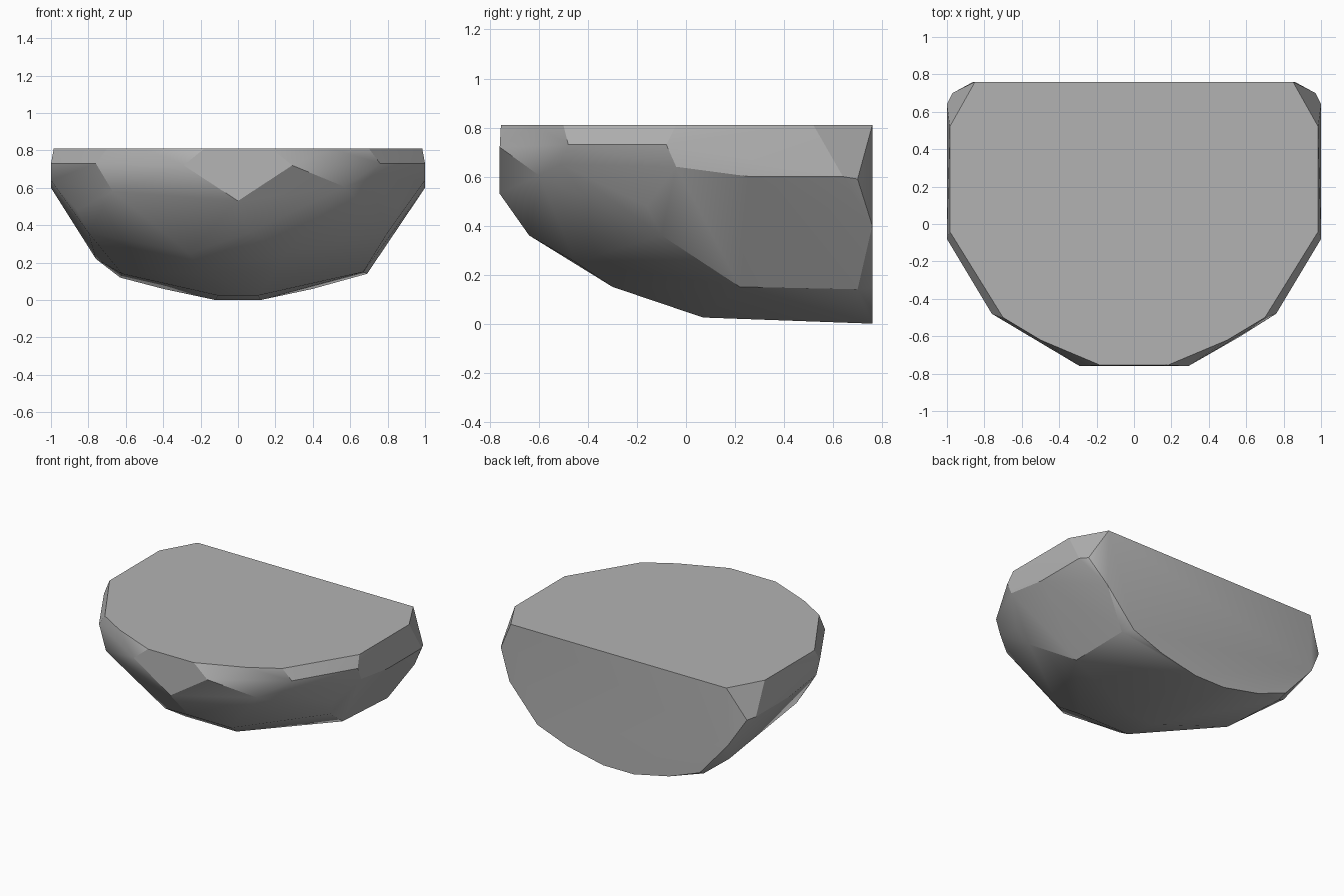
import bpy
import bmesh
from math import radians

# Remove only the default object
default = bpy.data.objects.get("Cube")
if default:
    bpy.data.objects.remove(default, do_unlink=True)


def flat_material(name, grey):
    """Plain matte material in one grey."""
    material = bpy.data.materials.new(name)
    colour = (grey, grey, grey, 1)
    material.diffuse_color = colour
    material.use_nodes = True
    shader = material.node_tree.nodes["Principled BSDF"]
    shader.inputs["Base Color"].default_value = colour
    shader.inputs["Roughness"].default_value = 0.9
    return material


def mirrored(points):
    """Return the points together with their copies across x = 0."""
    return points + [(-x, y, z) for x, y, z in points]


def chiselled_stone(name, points, material, flat_angle, sharp_angle):
    """Wrap the corner points in a convex shell with broad chiselled facets."""
    mesh = bpy.data.meshes.new(name)
    bm = bmesh.new()
    for point in points:
        bm.verts.new(point)
    bmesh.ops.convex_hull(bm, input=bm.verts[:])
    loose = [v for v in bm.verts if not v.link_faces]
    bmesh.ops.delete(bm, geom=loose, context="VERTS")
    bmesh.ops.dissolve_limit(bm, angle_limit=radians(flat_angle),
                             verts=bm.verts[:], edges=bm.edges[:])
    bmesh.ops.recalc_face_normals(bm, faces=bm.faces[:])
    bm.to_mesh(mesh)
    bm.free()
    mesh.materials.append(material)
    stone = bpy.data.objects.new(name, mesh)
    bpy.context.collection.objects.link(stone)
    bpy.ops.object.select_all(action="DESELECT")
    stone.select_set(True)
    bpy.context.view_layer.objects.active = stone
    bpy.ops.object.shade_smooth_by_angle(angle=radians(sharp_angle))
    return stone


# Level top outline
top_z = 0.81
top_rim = [(x, y, top_z) for x, y in (
    (.85, .76), (.985, .52), (.985, -.04), (.7, -.5), (.5, -.62), (.18, -.755))]

# Upright facets under the rim and the clipped back corners
shoulder = [
    (.29, -.76, .72), (.76, -.48, .73), (1, -.08, .73), (1, -.04, .64),
    (1, .26, .6), (1, .64, .6), (.97, .7, .59), (.86, .76, .4)]

# Sloping underside, alike on both sides
underside = [
    (.86, -.16, .48), (.8, -.1, .36), (.26, -.45, .25), (.2, -.3, .15),
    (.11, .07, .025), (.12, .76, 0), (.4, .76, .06), (.64, .76, .15)]

# Corners that differ from side to side
uneven = [
    (0, -.76, .53), (.06, -.64, .36),
    (.57, -.6, .605), (.7, -.51, .65), (.69, .7, .14), (.67, .22, .15),
    (-.67, -.53, .58), (-.76, .6, .22), (-.63, .7, .12), (-.62, .2, .14)]

stone_grey = flat_material("stone grey", .45)
corners = mirrored(top_rim + shoulder + underside) + uneven
chiselled_stone("half_boulder", corners, stone_grey, flat_angle=4, sharp_angle=30)
